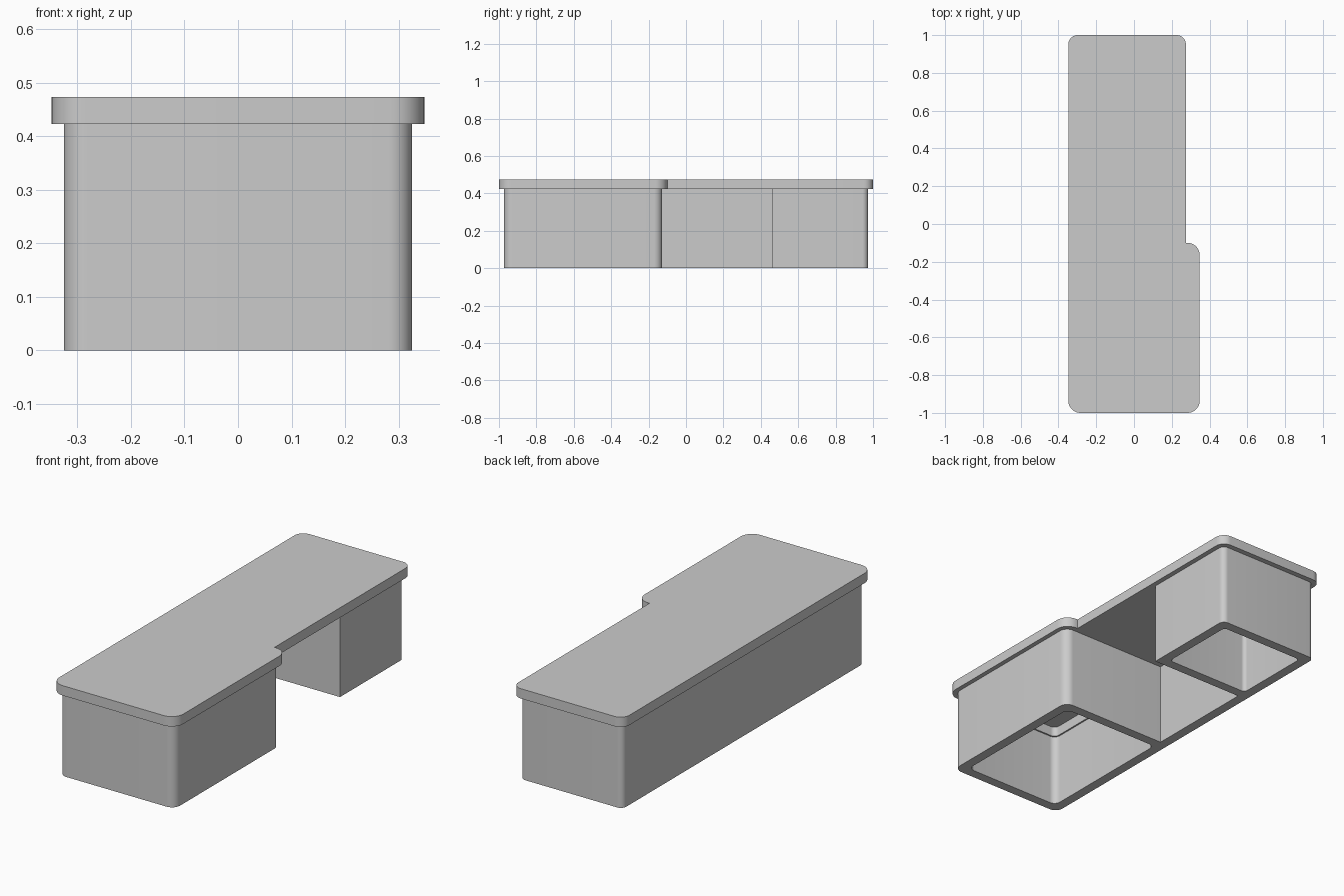
import bpy, bmesh, math
from mathutils import Vector

cube = bpy.data.objects.get("Cube")
if cube:
    bpy.data.objects.remove(cube, do_unlink=True)

grey = bpy.data.materials.new("plain_grey")
grey.use_nodes = True
grey.diffuse_color = (0.6, 0.6, 0.6, 1)
grey.node_tree.nodes["Principled BSDF"].inputs["Base Color"].default_value = (0.6, 0.6, 0.6, 1)


def rounded(corners, steps=10):
    """Outline points from (x, y, radius) right-angled corners."""
    points = []
    for i, (x, y, r) in enumerate(corners):
        p = Vector((x, y))
        if r == 0:
            points.append(p)
            continue
        to_prev = (Vector(corners[i - 1][:2]) - p).normalized()
        to_next = (Vector(corners[(i + 1) % len(corners)][:2]) - p).normalized()
        centre = p + (to_prev + to_next) * r
        for k in range(steps + 1):
            a = math.pi / 2 * k / steps
            points.append(centre - to_next * r * math.cos(a) - to_prev * r * math.sin(a))
    return points


def rectangle(x0, x1, y0, y1, r):
    return [(x0, y0, r), (x1, y0, r), (x1, y1, r), (x0, y1, r)]


def extrude_profile(name, outlines, z0, z1):
    """Extrude an outer outline, with any further outlines as holes."""
    curve = bpy.data.curves.new(name, "CURVE")
    curve.dimensions = "2D"
    curve.fill_mode = "BOTH"
    curve.extrude = (z1 - z0) / 2
    for corners in outlines:
        points = rounded(corners)
        spline = curve.splines.new("POLY")
        spline.points.add(len(points) - 1)
        for sp, p in zip(spline.points, points):
            sp.co = (p.x, p.y, 0, 1)
        spline.use_cyclic_u = True
    obj = bpy.data.objects.new(name, curve)
    bpy.context.collection.objects.link(obj)
    bpy.ops.object.select_all(action="DESELECT")
    obj.select_set(True)
    bpy.context.view_layer.objects.active = obj
    bpy.ops.object.convert(target="MESH")
    obj = bpy.context.object
    obj.name = name
    bm = bmesh.new()
    bm.from_mesh(obj.data)
    bmesh.ops.remove_doubles(bm, verts=bm.verts, dist=0.0001)
    bmesh.ops.translate(bm, verts=bm.verts, vec=(0, 0, (z0 + z1) / 2))
    bmesh.ops.recalc_face_normals(bm, faces=bm.faces)
    bm.to_mesh(obj.data)
    bm.free()
    obj.data.materials.clear()
    obj.data.materials.append(grey)
    bpy.ops.object.shade_smooth_by_angle(angle=math.radians(30))
    return obj


top, seam, wall, lip = 0.473, 0.423, 0.05, 0.008

# Two open-bottomed boxes joined by one long side wall
base = [(-0.325, -0.973, 0.045), (0.325, -0.973, 0.045), (0.325, -0.127, 0.045),
        (-0.325 + wall, -0.127, 0), (-0.325 + wall, 0.46, 0), (0.25, 0.46, 0),
        (0.25, 0.973, 0.03), (-0.325, 0.973, 0.03)]
front_hole = (-0.325 + wall, 0.325 - wall, -0.973 + wall, -0.127 - wall)
back_hole = (-0.325 + wall, 0.25 - wall, 0.46 + wall, 0.973 - wall)
extrude_profile("box_walls", [base, rectangle(*front_hole, 0.035),
                              rectangle(*back_hole, 0.02)], 0, seam)

# Overhanging lid with a step where it narrows
lid = [(-0.348, -1, 0.065), (0.348, -1, 0.065), (0.348, -0.1, 0.065),
       (0.275, -0.1, 0), (0.275, 1, 0.05), (-0.348, 1, 0.05)]
extrude_profile("lid", [lid], seam, top)

# Thin lips under the lid, fitting inside each box
for name, (x0, x1, y0, y1), r in (("front_lip", front_hole, 0.035),
                                  ("back_lip", back_hole, 0.02)):
    inner = rectangle(x0 + lip, x1 - lip, y0 + lip, y1 - lip, r - lip)
    extrude_profile(name, [rectangle(x0, x1, y0, y1, r), inner], seam - 0.05, seam)
